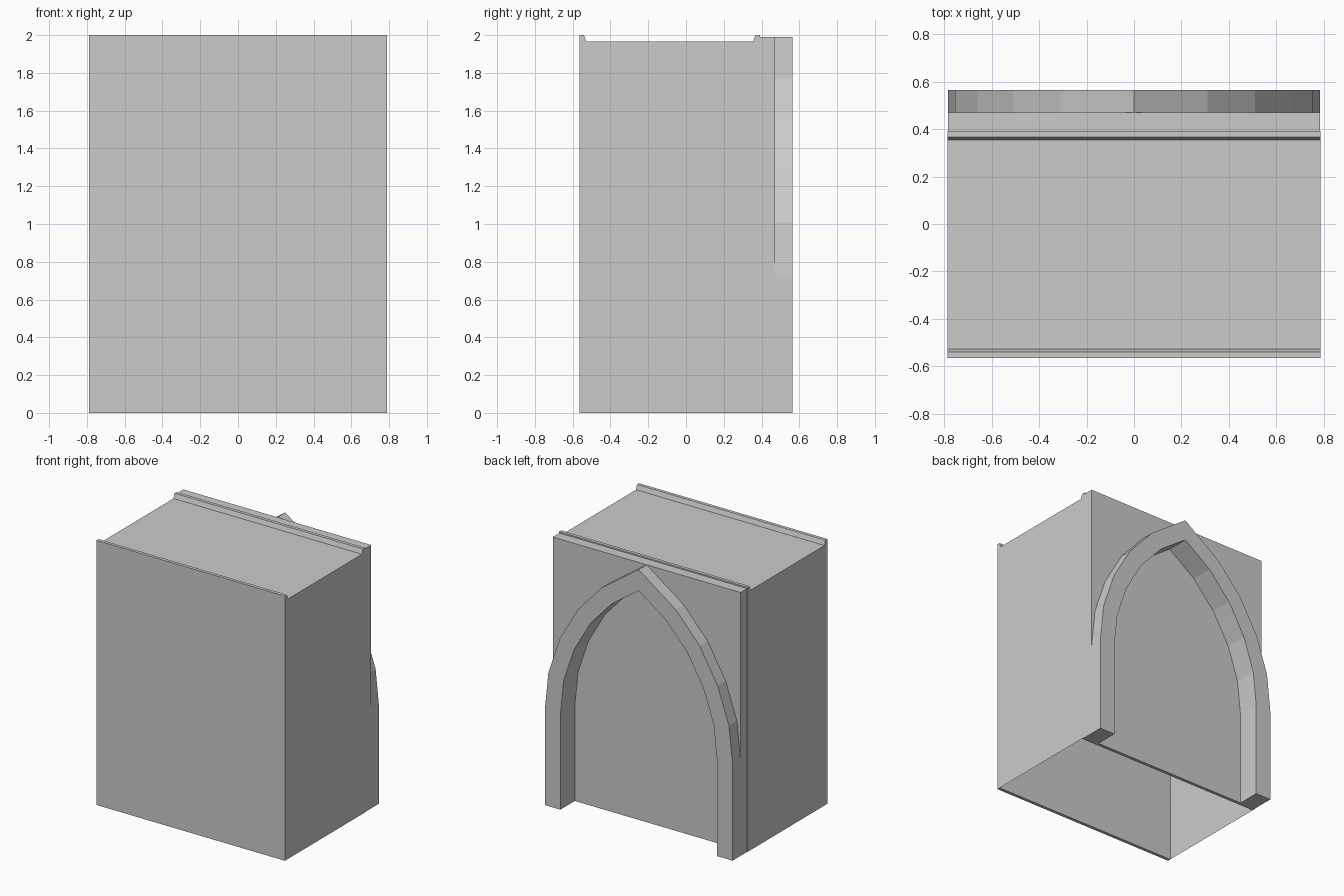
import bpy, bmesh

if "Cube" in bpy.data.objects:
    bpy.data.objects.remove(bpy.data.objects["Cube"])

stone = bpy.data.materials.new("plain_grey")
stone.diffuse_color = (0.6, 0.6, 0.6, 1)
stone.use_nodes = True
stone.node_tree.nodes["Principled BSDF"].inputs["Base Color"].default_value = stone.diffuse_color


def finish(name, bm):
    bmesh.ops.recalc_face_normals(bm, faces=bm.faces)
    mesh = bpy.data.meshes.new(name)
    bm.to_mesh(mesh)
    bm.free()
    mesh.materials.append(stone)
    ob = bpy.data.objects.new(name, mesh)
    bpy.context.collection.objects.link(ob)
    return ob


def prism(name, outline, y0, y1):
    """Extrude an (x, z) outline from y0 to y1."""
    bm = bmesh.new()
    a = [bm.verts.new((x, y0, z)) for x, z in outline]
    b = [bm.verts.new((x, y1, z)) for x, z in outline]
    bm.faces.new(a)
    bm.faces.new(b)
    n = len(a)
    for i in range(n):
        j = (i + 1) % n
        bm.faces.new((a[i], a[j], b[j], b[i]))
    return finish(name, bm)


# Hollow block, open underneath, with raised rims along the front and back of the top
HALF = 0.788
outer = [(-0.565, 0), (-0.565, 2), (-0.54, 2), (-0.528, 1.965),
         (0.355, 1.965), (0.367, 2), (0.392, 2), (0.392, 0)]
bm = bmesh.new()
left = [bm.verts.new((-HALF, y, z)) for y, z in outer]
right = [bm.verts.new((HALF, y, z)) for y, z in outer]
bm.faces.new(left)
bm.faces.new(right)
for i in range(len(outer) - 1):
    bm.faces.new((left[i], left[i + 1], right[i + 1], right[i]))
finish("block_shell", bm)

# Inner skins and bottom lips of the front and back walls
for name, edge, inner in (("front_wall", -0.565, -0.54), ("back_wall", 0.392, 0.367)):
    bm = bmesh.new()
    rows = [[bm.verts.new((s * HALF, y, z)) for s in (-1, 1)]
            for y, z in ((edge, 0), (inner, 0), (inner, 1.964))]
    for p, q in zip(rows, rows[1:]):
        bm.faces.new((p[0], p[1], q[1], q[0]))
    finish(name + "_lining", bm)

# Pointed arch standing out from the back
arch_out = [(0.785, 0.72), (0.755, 1.01), (0.66, 1.29), (0.51, 1.55), (0.31, 1.77), (0, 1.99)]
arch_in = [(0.655, 0.72), (0.628, 0.982), (0.542, 1.237), (0.405, 1.473), (0.224, 1.672), (0, 1.83)]


def both_sides(half, foot_x):
    """Right half from the ground to the tip, then its mirror down again."""
    side = [(foot_x, 0)] + half
    return side + [(-x, z) for x, z in reversed(side[:-1])]


ring = both_sides(arch_out, 0.785) + both_sides(arch_in, 0.655)[::-1]
prism("pointed_arch", ring, 0.392, 0.565)

# Recessed corner panels above the arch
for s, name in ((1, "right_spandrel"), (-1, "left_spandrel")):
    prism(name, [(s * x, z) for x, z in arch_out + [(0.785, 1.99)]], 0.392, 0.47)
